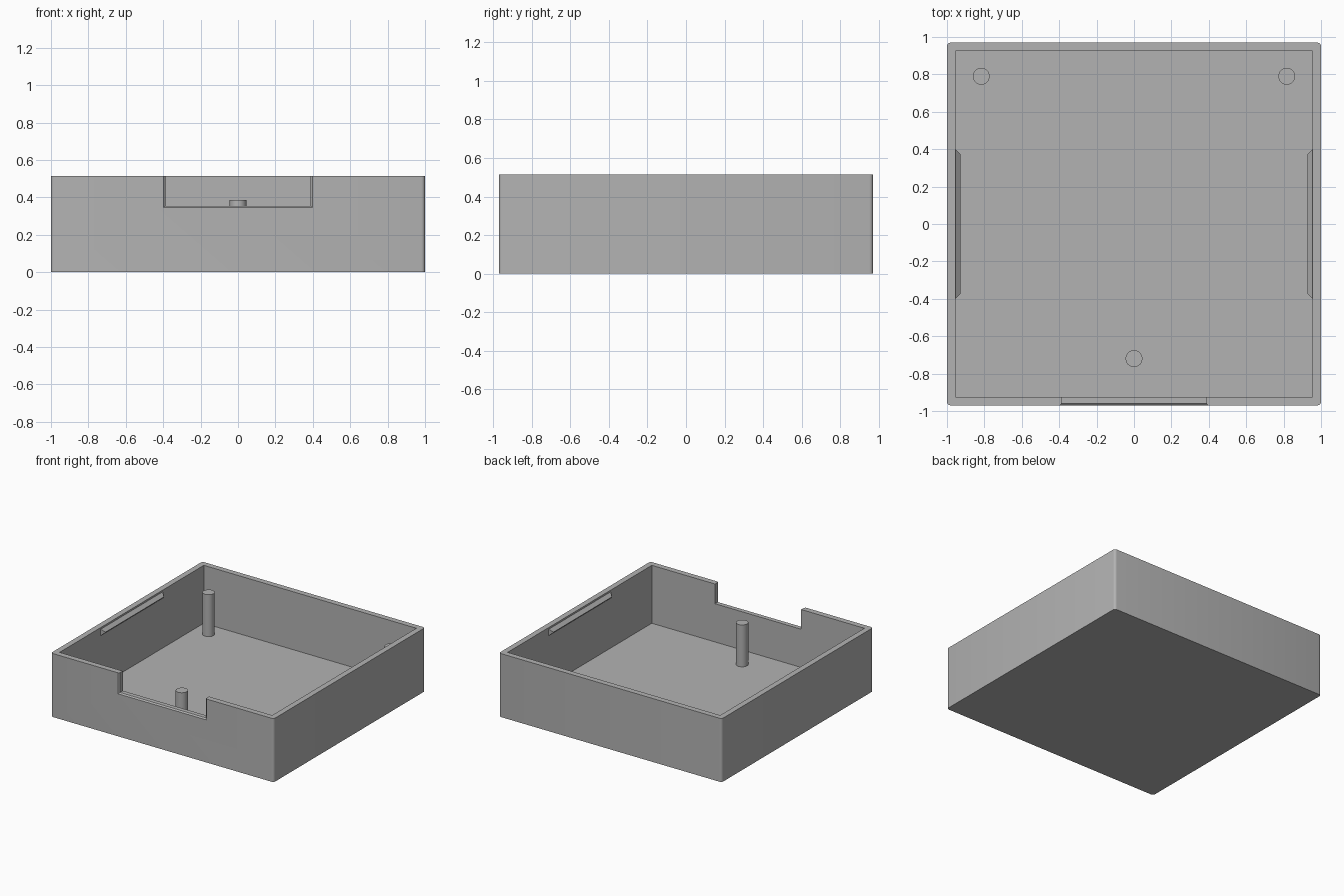
import bpy
import bmesh

cube = bpy.data.objects.get("Cube")
if cube:
    bpy.data.objects.remove(cube, do_unlink=True)

W, D, H = 1.0, 0.97, 0.515      # half width, half depth, height
WALL, FLOOR = 0.046, 0.045

grey = bpy.data.materials.new("plain_grey")
grey.use_nodes = True
GREY = (0.45, 0.45, 0.45, 1)
grey.diffuse_color = GREY
grey.node_tree.nodes["Principled BSDF"].inputs["Base Color"].default_value = GREY


def finish(name, bm):
    bmesh.ops.recalc_face_normals(bm, faces=bm.faces)
    mesh = bpy.data.meshes.new(name)
    bm.to_mesh(mesh)
    bm.free()
    mesh.materials.append(grey)
    obj = bpy.data.objects.new(name, mesh)
    bpy.context.collection.objects.link(obj)
    return obj


def loft(name, *loops):
    """Closed solid through matching loops of points."""
    bm = bmesh.new()
    rings = [[bm.verts.new(p) for p in loop] for loop in loops]
    n = len(rings[0])
    for a, b in zip(rings, rings[1:]):
        for i in range(n):
            j = (i + 1) % n
            bm.faces.new((a[i], a[j], b[j], b[i]))
    bm.faces.new(rings[0])
    bm.faces.new(rings[-1])
    return finish(name, bm)


def plan(hx, hy, z):
    return [(-hx, -hy, z), (hx, -hy, z), (hx, hy, z), (-hx, hy, z)]


def opening(half, sill, y):
    return [(-half, y, sill), (half, y, sill), (half, y, H + 0.1), (-half, y, H + 0.1)]


def cut(target, cutter):
    mod = target.modifiers.new("cut", 'BOOLEAN')
    mod.operation, mod.solver, mod.object = 'DIFFERENCE', 'EXACT', cutter
    cutter.hide_render = True
    bpy.context.view_layer.objects.active = target
    bpy.ops.object.modifier_apply(modifier=mod.name)
    bpy.data.objects.remove(cutter, do_unlink=True)


# Open tray with slightly rounded upright corners
tray = loft("tray", plan(W, D, 0), plan(W, D, H))
bm = bmesh.new()
bm.from_mesh(tray.data)
upright = [e for e in bm.edges if abs(e.verts[0].co.z - e.verts[1].co.z) > 0.1]
bmesh.ops.bevel(bm, geom=upright, offset=0.02, segments=4, profile=0.5, affect='EDGES')
bm.to_mesh(tray.data)
bm.free()
cut(tray, loft("cavity", plan(W - WALL, D - WALL, FLOOR), plan(W - WALL, D - WALL, H + 0.1)))

# Front notch, chamfered on its outer edge
cut(tray, loft("notch", opening(0.407, 0.335, -D - 0.01), opening(0.387, 0.355, -D + 0.01),
               opening(0.387, 0.355, -D + 0.1)))

# Snap ridges inside the side walls
for side, name in ((1, "left_ridge"), (-1, "right_ridge")):
    x0, x1 = side * (W - WALL + 0.001), side * (W - WALL - 0.027)
    z = H - 0.04
    loft(name,
         [(x0, -0.4, z - 0.027), (x0, 0.4, z - 0.027), (x0, 0.4, z + 0.027), (x0, -0.4, z + 0.027)],
         [(x1, -0.373, z - 0.001), (x1, 0.373, z - 0.001), (x1, 0.373, z + 0.001), (x1, -0.373, z + 0.001)])

# Support posts
for name, x, y in (("back_left_post", 0.817, 0.79), ("back_right_post", -0.817, 0.79),
                   ("front_post", 0, -0.72)):
    bm = bmesh.new()
    bmesh.ops.create_cone(bm, cap_ends=True, segments=40, radius1=0.045, radius2=0.045,
                          depth=0.385 - FLOOR + 0.01)
    bmesh.ops.translate(bm, verts=bm.verts, vec=(x, y, (0.385 + FLOOR - 0.01) / 2))
    finish(name, bm)

# Smooth the round parts, keep edges sharp
for obj in bpy.context.collection.objects:
    if obj.type == 'MESH' and obj.name.endswith(("post", "tray")):
        for o in bpy.context.selected_objects:
            o.select_set(False)
        obj.select_set(True)
        bpy.context.view_layer.objects.active = obj
        bpy.ops.object.shade_smooth_by_angle(angle=0.6)
